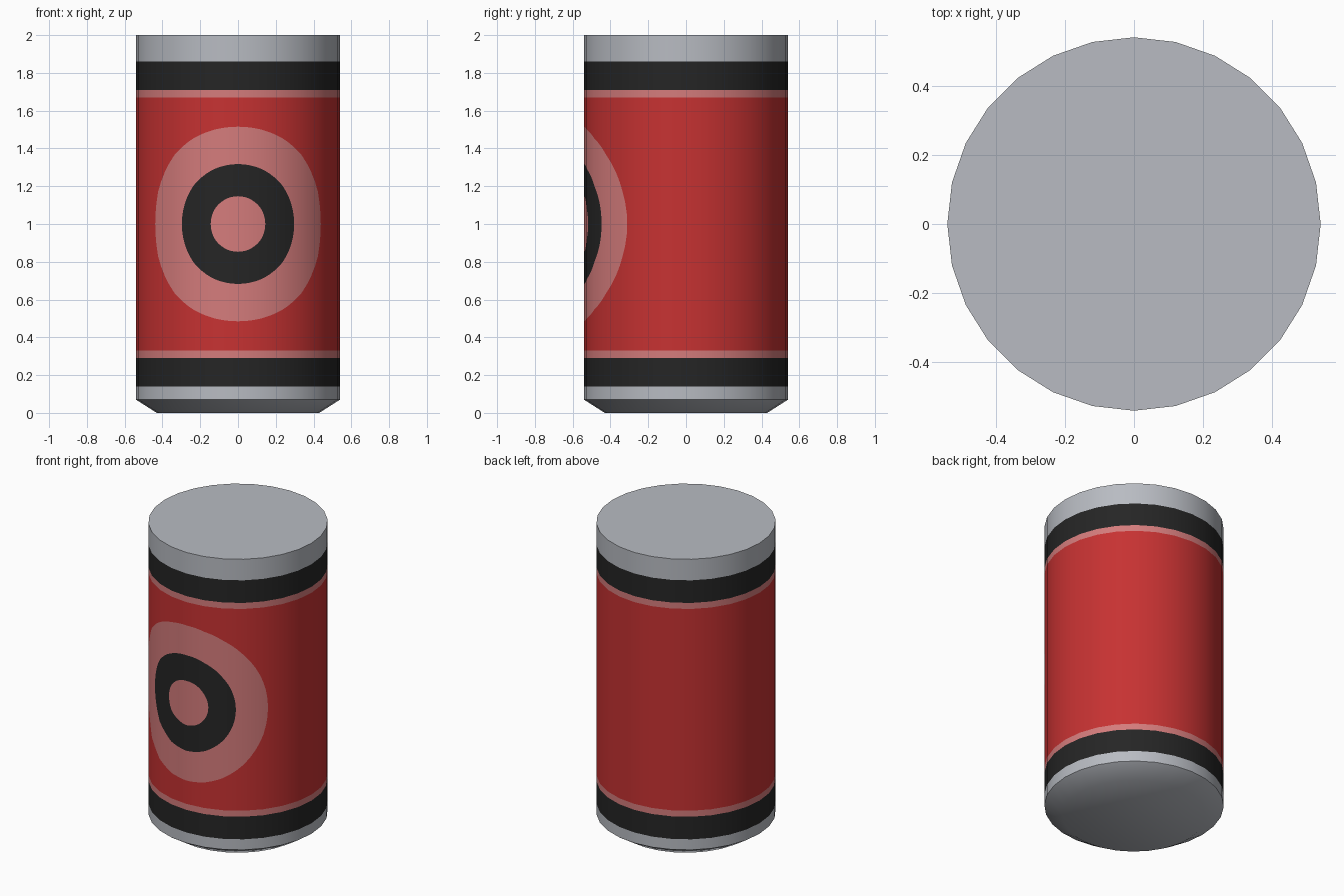
import bpy, bmesh, math

if "Cube" in bpy.data.objects:
    bpy.data.objects.remove(bpy.data.objects["Cube"])

R = 0.54            # can radius
SIDES = 28
STEP = 2 * math.pi / SIDES
RINGS = (0.515, 0.317, 0.147)   # bullseye radii, measured along the wall
CENTRE = 1.0


def material(name, rgb):
    m = bpy.data.materials.new(name)
    m.diffuse_color = (*rgb, 1)
    m.use_nodes = True
    m.node_tree.nodes["Principled BSDF"].inputs["Base Color"].default_value = m.diffuse_color
    return m


metal = material("grey metal", (0.48, 0.50, 0.54))
black = material("black", (0.0185, 0.0185, 0.0185))
pink = material("pale red", (0.66, 0.20, 0.20))
red = material("red", (0.57, 0.032, 0.032))


def make_object(name, bm, mats):
    mesh = bpy.data.meshes.new(name)
    for f in bm.faces:
        f.smooth = True
    bm.to_mesh(mesh)
    bm.free()
    for m in mats:
        mesh.materials.append(m)
    obj = bpy.data.objects.new(name, mesh)
    bpy.context.collection.objects.link(obj)
    return obj


def wall_point(a, z, r=R):
    """Point on the flat-sided wall at angle a (0 = front)."""
    k = math.floor(a / STEP + 1e-6)
    t = a / STEP - k
    a0, a1 = k * STEP, (k + 1) * STEP
    x = (1 - t) * math.sin(a0) + t * math.sin(a1)
    y = (1 - t) * math.cos(a0) + t * math.cos(a1)
    return (r * x, -r * y, z)


def capped_tube(name, profile, cap_top):
    """Stack of rings (radius, height), closed at one end."""
    bm = bmesh.new()
    loops = [[bm.verts.new(wall_point(i * STEP, z, r)) for i in range(SIDES)]
             for r, z in profile]
    for lo, hi in zip(loops, loops[1:]):
        for i in range(SIDES):
            j = (i + 1) % SIDES
            bm.faces.new((lo[i], lo[j], hi[j], hi[i]))
    bm.faces.new(loops[-1] if cap_top else loops[0][::-1])
    obj = make_object(name, bm, [metal])
    bpy.ops.object.select_all(action='DESELECT')
    obj.select_set(True)
    bpy.context.view_layer.objects.active = obj
    bpy.ops.object.shade_smooth_by_angle(angle=math.radians(40))


# Metal ends
capped_tube("lid", [(R, 1.86), (R, 2.0)], True)
capped_tube("base", [(0.43, 0.0), (R, 0.07), (R, 0.14)], False)

# Label sleeve: vertical strips, cut at the facet edges and along the rings
angles = {round((k - SIDES // 2) * STEP, 5) for k in range(SIDES)}
for r in RINGS:
    angles |= {round(r / R * math.cos(math.pi * s / 28), 5) for s in range(29)}
angles = sorted(angles)

# Colour of each row from the bottom up (0 black, 1 pale red, 2 red)
ROW_COLOURS = (0, 1, 2, 1, 0, 1, 0, 1, 2, 1, 0)


def row_heights(a):
    h = [math.sqrt(max(0.0, r * r - (a * R) ** 2)) for r in RINGS]
    h = [v if v > 0.004 else 0.0 for v in h]
    return ([0.14, 0.29, 0.33] + [CENTRE - v for v in h]
            + [CENTRE + v for v in reversed(h)] + [1.67, 1.71, 1.86])


bm = bmesh.new()
columns = []
for a in angles:
    seen = {}
    col = []
    for z in row_heights(a):
        key = round(z, 5)
        if key not in seen:
            seen[key] = bm.verts.new(wall_point(a, z))
        col.append(seen[key])
    columns.append(col)
for i, left in enumerate(columns):
    right = columns[(i + 1) % len(columns)]
    for row, colour in enumerate(ROW_COLOURS):
        corners = list(dict.fromkeys(
            (left[row], right[row], right[row + 1], left[row + 1])))
        if len(corners) > 2:    # rows have no height outside the rings
            bm.faces.new(corners).material_index = colour
label = make_object("label", bm, [black, pink, red])

# Round shading that ignores the extra cuts
label.data.normals_split_custom_set_from_vertices(
    [(v.co.x / math.hypot(v.co.x, v.co.y), v.co.y / math.hypot(v.co.x, v.co.y), 0)
     for v in label.data.vertices])
